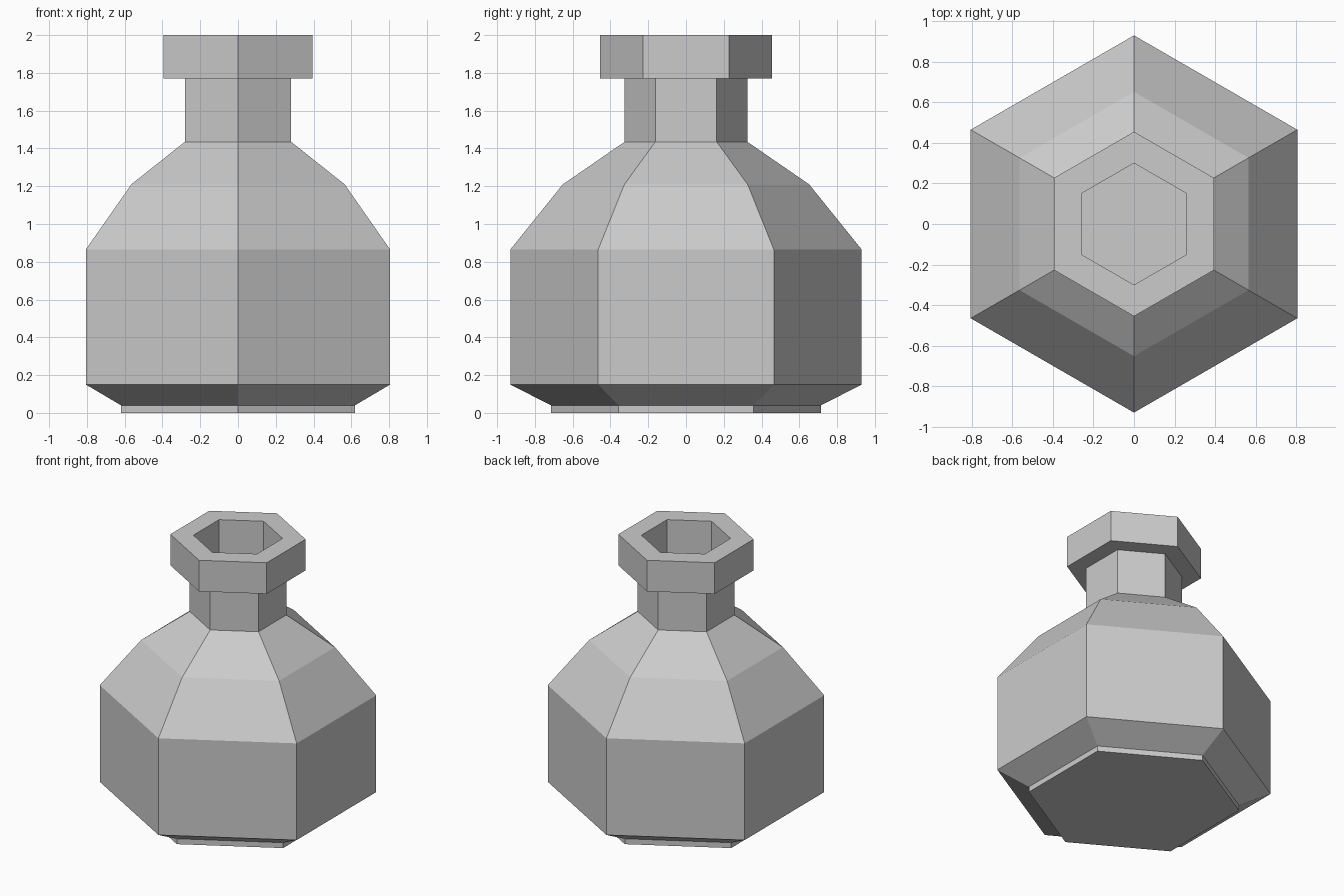
import bpy, bmesh, math

if "Cube" in bpy.data.objects:
    bpy.data.objects.remove(bpy.data.objects["Cube"])

SIDES = 6

# Bottle outline (circumradius, height): foot, belly, shoulder, neck, lip, then down the mouth
profile = [
    (0.715, 0.0), (0.715, 0.04), (0.93, 0.15), (0.93, 0.865),
    (0.652, 1.21), (0.325, 1.435), (0.325, 1.77),
    (0.455, 1.77), (0.455, 2.0), (0.30, 2.0), (0.30, 1.44),
]


def lathe(name, points, sides):
    """Closed faceted solid from a profile, with a corner on the y axis."""
    bm = bmesh.new()
    rings = []
    for r, z in points:
        angles = [math.pi / 2 + math.tau * i / sides for i in range(sides)]
        rings.append([bm.verts.new((r * math.cos(a), r * math.sin(a), z)) for a in angles])
    for low, high in zip(rings, rings[1:]):
        for i in range(sides):
            j = (i + 1) % sides
            bm.faces.new((low[i], low[j], high[j], high[i]))
    bm.faces.new(rings[0][::-1])   # underside
    bm.faces.new(rings[-1])        # floor of the mouth
    bmesh.ops.recalc_face_normals(bm, faces=bm.faces)
    mesh = bpy.data.meshes.new(name)
    bm.to_mesh(mesh)
    bm.free()
    obj = bpy.data.objects.new(name, mesh)
    bpy.context.collection.objects.link(obj)
    return obj


lathe("bottle", profile, SIDES)
